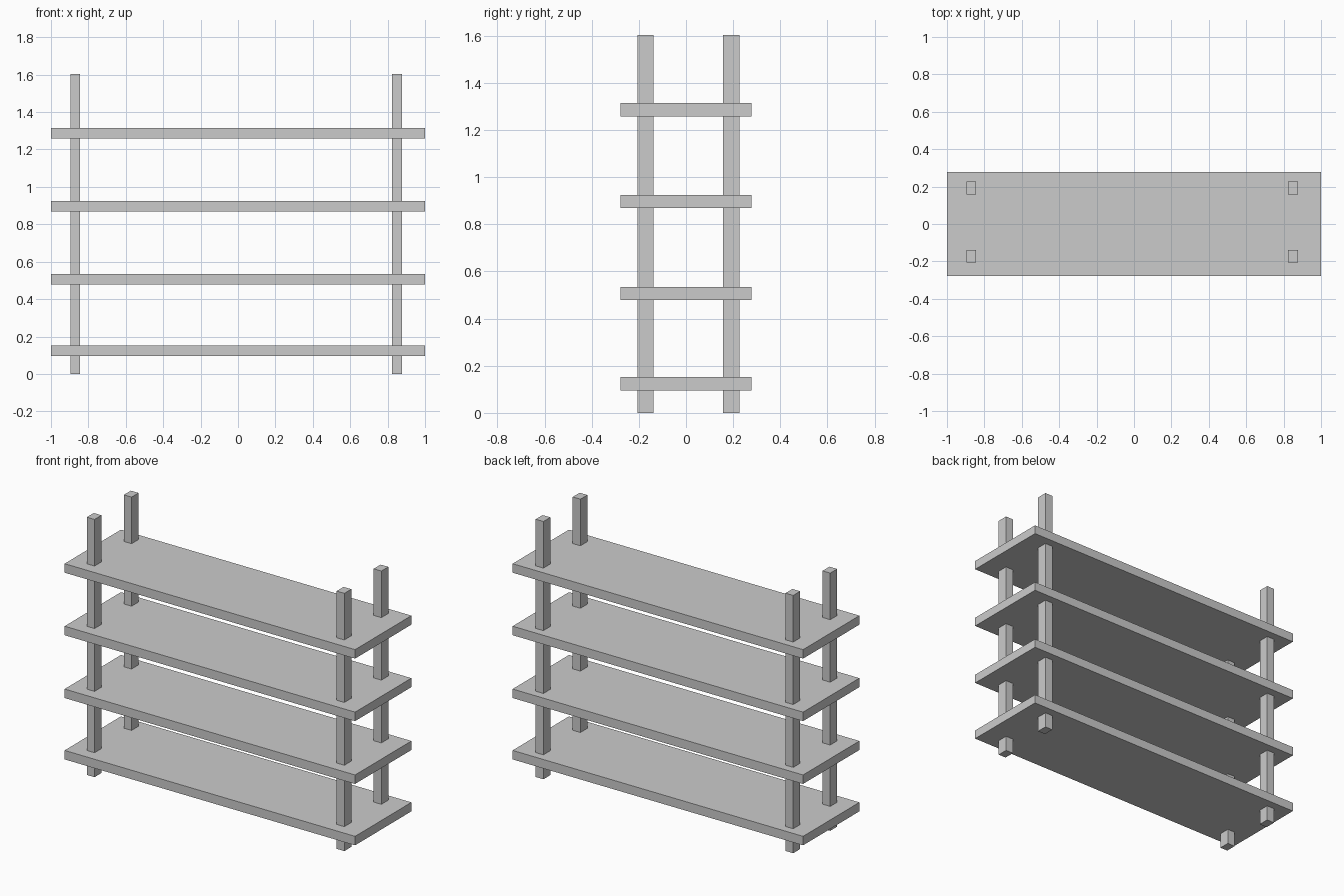
import bpy

if "Cube" in bpy.data.objects:
    bpy.data.objects.remove(bpy.data.objects["Cube"])


def box(name, center, size):
    """Add a box with its dimensions baked into the mesh."""
    bpy.ops.mesh.primitive_cube_add(size=1, location=center)
    obj = bpy.context.object
    obj.name = name
    obj.scale = size
    bpy.ops.object.transform_apply(location=False, rotation=False, scale=True)
    return obj


POST_HEIGHT = 1.604

# Four boards, spaced up the posts
for i, z in enumerate((0.124, 0.506, 0.897, 1.286)):
    box(f"shelf_{i + 1}", (0, 0, z), (2.0, 0.554, 0.056))

# Four upright posts running through the boards
for side, x in (("left", -0.87), ("right", 0.85)):
    for end, y in (("front", -0.172), ("back", 0.192)):
        box(f"{end}_{side}_post", (x, y, POST_HEIGHT / 2), (0.053, 0.068, POST_HEIGHT))
